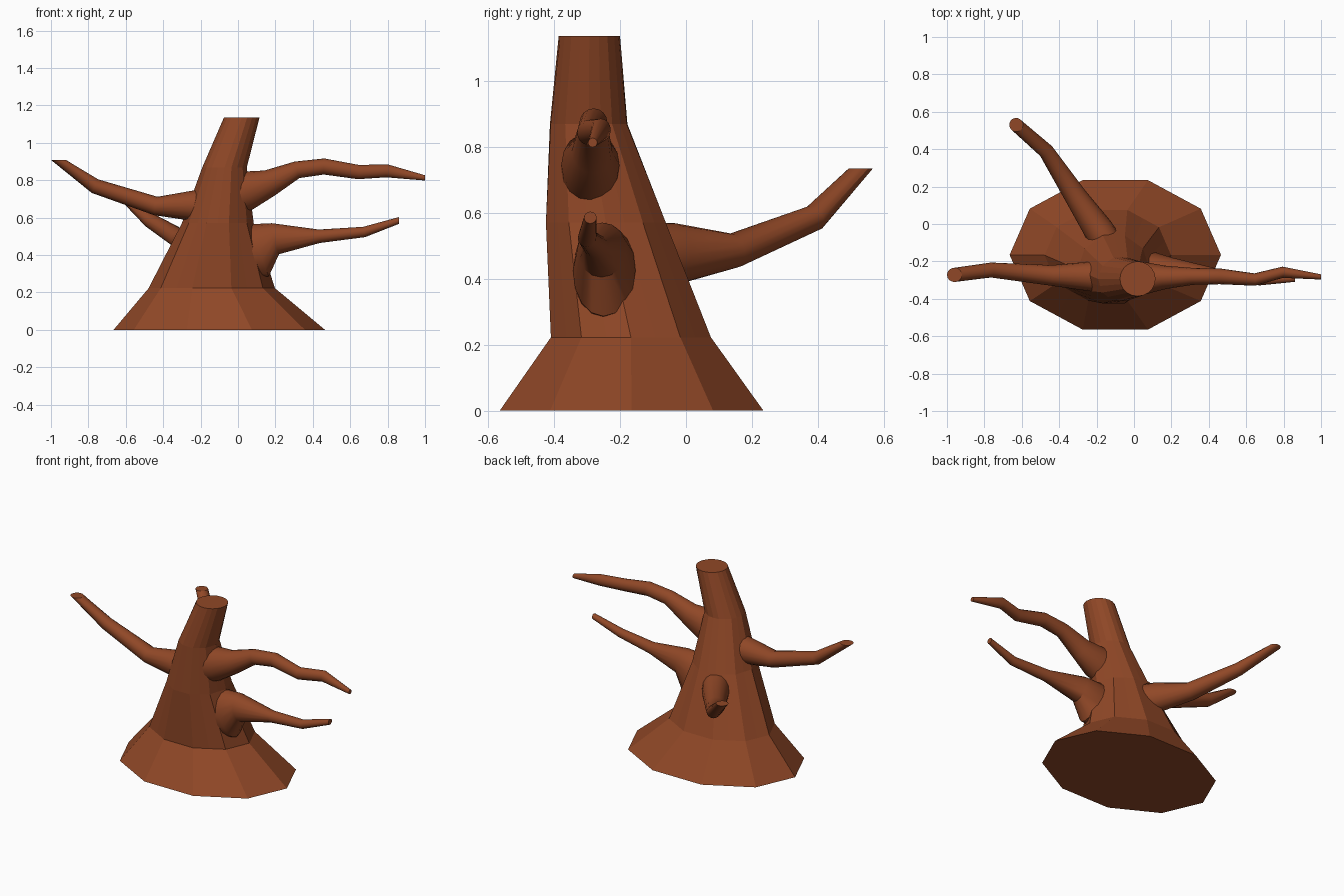
import bpy, bmesh, math
from mathutils import Vector

if "Cube" in bpy.data.objects:
    bpy.data.objects.remove(bpy.data.objects["Cube"])

bark = bpy.data.materials.new("bark brown")
bark.diffuse_color = (0.28, 0.064, 0.02, 1)
bark.use_nodes = True
bark.node_tree.nodes["Principled BSDF"].inputs["Base Color"].default_value = bark.diffuse_color


def skin(name, rings, smooth):
    """Bridge a list of equal-sized vertex rings and cap both ends."""
    bm = bmesh.new()
    vs = [[bm.verts.new(p) for p in ring] for ring in rings]
    n = len(vs[0])
    for a, b in zip(vs, vs[1:]):
        for i in range(n):
            j = (i + 1) % n
            bm.faces.new((a[i], a[j], b[j], b[i]))
    bm.faces.new(vs[0][::-1])
    bm.faces.new(vs[-1])
    bmesh.ops.recalc_face_normals(bm, faces=bm.faces)
    me = bpy.data.meshes.new(name)
    bm.to_mesh(me)
    bm.free()
    me.materials.append(bark)
    ob = bpy.data.objects.new(name, me)
    bpy.context.collection.objects.link(ob)
    if smooth:
        bpy.ops.object.select_all(action='DESELECT')
        ob.select_set(True)
        bpy.context.view_layer.objects.active = ob
        bpy.ops.object.shade_smooth_by_angle(angle=math.radians(28))
    return ob


def trunk_ring(cx, cy, z, rx, ry, roundness):
    """Decagon with edge midpoints pushed outwards by roundness (0..1)."""
    pts = []
    flat = math.cos(math.pi / 10)
    for i in range(20):
        a = math.pi * i / 10
        k = 1 if i % 2 == 0 else flat + (1 - flat) * roundness
        pts.append((cx + rx * k * math.cos(a), cy + ry * k * math.sin(a), z))
    return pts


def branch(name, path, end_normal, sides=16):
    """path: (x, y, z, horizontal radius, vertical radius); tip cut square to end_normal."""
    cs = [Vector(p[:3]) for p in path]
    side = (cs[-1] - cs[0]).cross(Vector((0, 0, 1))).normalized()
    rings = []
    for i, p in enumerate(path):
        t = (cs[min(i + 1, len(cs) - 1)] - cs[max(i - 1, 0)]).normalized()
        if i == len(cs) - 1:
            t = Vector(end_normal)
        s = (side - t * side.dot(t)).normalized()
        u = s.cross(t).normalized()
        rings.append([cs[i] + s * p[3] * math.cos(a) + u * p[4] * math.sin(a)
                      for a in (2 * math.pi * k / sides for k in range(sides))])
    skin(name, rings, True)


# Trunk with flared foot, leaning to the right
skin("trunk", [
    trunk_ring(-0.10, -0.165, 0.0, 0.565, 0.42, 0),
    trunk_ring(-0.14, -0.167, 0.222, 0.338, 0.255, 0),
    trunk_ring(-0.108, -0.243, 0.57, 0.192, 0.191, 0),
    trunk_ring(-0.072, -0.295, 0.868, 0.119, 0.121, 0.4),
    trunk_ring(0.02, -0.293, 1.135, 0.095, 0.093, 1),
], False)

# Branches
branch("upper_right_branch", [
    (-0.04, -0.29, 0.72, 0.09, 0.11),
    (0.05, -0.29, 0.745, 0.088, 0.105),
    (0.17, -0.285, 0.785, 0.062, 0.072),
    (0.315, -0.28, 0.855, 0.045, 0.046),
    (0.46, -0.28, 0.873, 0.042, 0.043),
    (0.645, -0.297, 0.843, 0.033, 0.038),
    (0.795, -0.258, 0.85, 0.03, 0.035),
    (1.0, -0.283, 0.812, 0.014, 0.014)], (1, 0, 0))

branch("lower_right_branch", [
    (0.0, -0.25, 0.415, 0.095, 0.14),
    (0.115, -0.248, 0.425, 0.095, 0.148),
    (0.2, -0.255, 0.487, 0.075, 0.085),
    (0.435, -0.275, 0.5, 0.038, 0.036),
    (0.675, -0.3, 0.523, 0.028, 0.028),
    (0.862, -0.29, 0.585, 0.019, 0.018)], (1, 0, 0))

branch("left_branch", [
    (-0.12, -0.28, 0.665, 0.082, 0.085),
    (-0.23, -0.28, 0.663, 0.08, 0.083),
    (-0.44, -0.275, 0.662, 0.055, 0.05),
    (-0.765, -0.246, 0.768, 0.04, 0.04),
    (-0.96, -0.272, 0.908, 0.038, 0.04)], (0, 0, 1))

branch("back_branch", [
    (-0.13, -0.13, 0.47, 0.085, 0.1),
    (-0.19, -0.03, 0.475, 0.08, 0.093),
    (-0.31, 0.145, 0.485, 0.06, 0.053),
    (-0.47, 0.39, 0.585, 0.041, 0.04),
    (-0.63, 0.53, 0.734, 0.037, 0.037)], (0, 0, 1))
